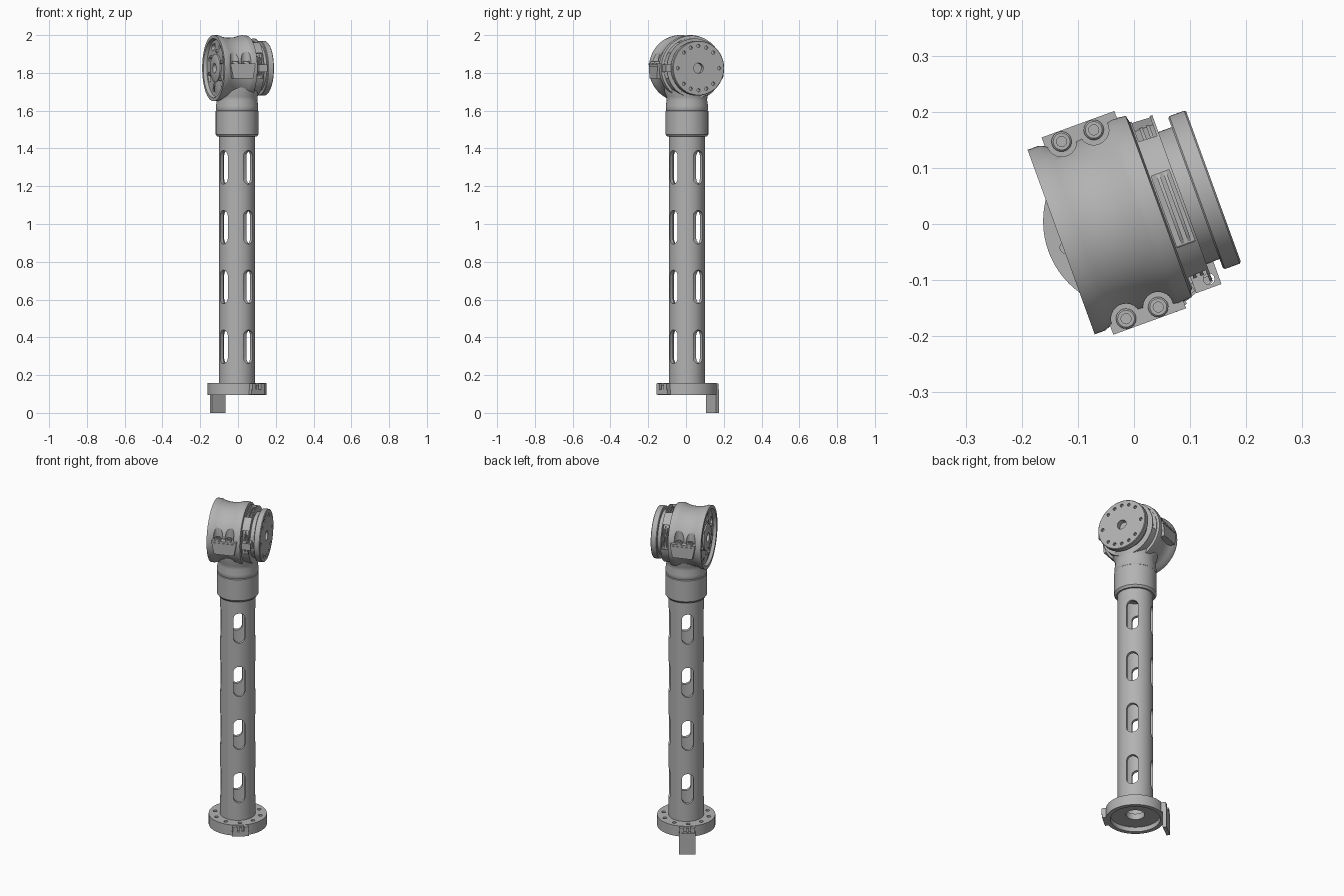
import bpy, bmesh, math
from math import radians, cos, sin, pi
from mathutils import Matrix, Vector

cube = bpy.data.objects.get("Cube")
if cube:
    bpy.data.objects.remove(cube)

# Single cast-metal colour
metal = bpy.data.materials.new("grey_metal")
metal.use_nodes = True
colour = (0.45, 0.45, 0.45, 1)
metal.diffuse_color = colour
metal.node_tree.nodes["Principled BSDF"].inputs["Base Color"].default_value = colour

T = Matrix.Translation


def rot(deg, axis):
    return Matrix.Rotation(radians(deg), 4, axis)


COLUMN = T((-0.005, 0.005, 0))                       # upright axis
FRAME = T((-0.003, 0.014, 1.825)) @ rot(20, 'Z')     # x runs along the joint axis
AXIS = FRAME @ rot(90, 'Y')                          # z runs along the joint axis


def finish(name, bm):
    bmesh.ops.recalc_face_normals(bm, faces=bm.faces)
    mesh = bpy.data.meshes.new(name)
    bm.to_mesh(mesh)
    bm.free()
    mesh.materials.append(metal)
    ob = bpy.data.objects.new(name, mesh)
    bpy.context.collection.objects.link(ob)
    return ob


def lathe(name, profile, matrix, steps=72):
    """Revolve a closed (radius, height) outline about z."""
    bm = bmesh.new()
    vs = [bm.verts.new((r, 0, z)) for r, z in profile]
    es = [bm.edges.new((vs[i], vs[(i + 1) % len(vs)])) for i in range(len(vs))]
    es = [e for e in es if any(v.co.x > 0 for v in e.verts)]
    bmesh.ops.spin(bm, geom=vs + es, cent=(0, 0, 0), axis=(0, 0, 1),
                   angle=2 * pi, steps=steps, use_merge=False)
    bmesh.ops.remove_doubles(bm, verts=bm.verts, dist=1e-5)
    bmesh.ops.delete(bm, geom=[e for e in bm.edges if not e.link_faces], context='EDGES')
    bm.transform(matrix)
    return finish(name, bm)


def add_box(bm, lo, hi, matrix, taper=1.0):
    lo, hi = Vector(lo), Vector(hi)
    m = matrix @ T((lo + hi) / 2) @ Matrix.Diagonal((*(hi - lo), 1))
    new = bmesh.ops.create_cube(bm, size=1)['verts']
    for v in new:
        if v.co.z < 0:
            v.co.x *= taper
    bmesh.ops.transform(bm, matrix=m, verts=new)


def add_rod(bm, radius, z0, z1, matrix, stretch=0, segments=24):
    """Cylinder along z; stretch pulls it into a slot shape along y."""
    new = bmesh.ops.create_cone(bm, cap_ends=True, segments=segments, radius1=radius,
                                radius2=radius, depth=z1 - z0,
                                matrix=T((0, 0, (z0 + z1) / 2)) @ rot(180 / segments, 'Z'))['verts']
    for v in new:
        v.co.y += math.copysign(stretch, v.co.y)
    bmesh.ops.transform(bm, matrix=matrix, verts=new)


def cut(ob, bm):
    cutter = finish("cutter", bm)
    cutter.hide_render = True
    mod = ob.modifiers.new("cut", 'BOOLEAN')
    mod.operation, mod.solver, mod.object = 'DIFFERENCE', 'EXACT', cutter
    bpy.context.view_layer.update()
    dg = bpy.context.evaluated_depsgraph_get()
    ob.data = bpy.data.meshes.new_from_object(ob.evaluated_get(dg))
    ob.modifiers.clear()
    bpy.data.objects.remove(cutter)


# Base flange: recessed underside, central bore and bolt circle
flange = lathe("base_flange", [(.05, .122), (.133, .122), (.133, .095), (.157, .095),
                               (.157, .157), (.05, .157)], COLUMN)
bm = bmesh.new()
for k in range(10):
    add_rod(bm, .011, .14, .2, COLUMN @ rot(36 * k + 58, 'Z') @ T((.125, 0, 0)), segments=16)
cut(flange, bm)

# Clips on opposite sides of the flange, one carrying a long foot plate
bm = bmesh.new()
for angle in (-50, 127):
    m = COLUMN @ rot(angle, 'Z')
    add_box(bm, (.145, -.045, .097), (.172, .045, .125), m)
    for y in (-.03, .03):
        add_box(bm, (.14, y - .012, .12), (.176, y + .012, .155), m)
    add_box(bm, (.14, -.008, .12), (.168, .008, .148), m)
finish("flange_clips", bm)
bm = bmesh.new()
add_box(bm, (.16, -.045, 0), (.18, .045, .125), COLUMN @ rot(127, 'Z'))
finish("foot_plate", bm)

# Hollow column with four rows of slots
tube = lathe("column_tube", [(.076, .15), (.095, .15), (.095, 1.475), (.076, 1.475)], COLUMN)
bm = bmesh.new()
for z in (.35, .667, .983, 1.3):
    for k in range(4):
        m = COLUMN @ T((0, 0, z)) @ rot(40 + 90 * k, 'Z') @ rot(90, 'Y') @ rot(90, 'Z')
        add_rod(bm, .031, .045, .13, m, stretch=.058)
cut(tube, bm)

# Collar and flared neck carrying the joint
lathe("collar", [(0, 1.462), (.104, 1.462), (.113, 1.474), (.113, 1.598), (.11, 1.601),
                 (0, 1.601)], COLUMN)
lathe("neck", [(0, 1.6), (.109, 1.6), (.112, 1.606), (.112, 1.625), (.107, 1.655),
               (.108, 1.675), (.12, 1.7), (.12, 1.76), (0, 1.76)], COLUMN)

# Waisted joint housing with a recessed end and a skirt beside the output disc
housing = lathe("joint_housing", [
    (0, -.118), (.15, -.118), (.157, -.135), (.175, -.135), (.175, -.115), (.168, -.098),
    (.162, -.07), (.161, -.045), (.164, -.015), (.173, .015), (.175, .025), (.172, .05),
    (.159, .053), (.157, .095), (.125, .095), (.125, .11), (0, .11)], AXIS, 96)
bm = bmesh.new()
for s in (-1, 1):                                   # bolt pockets in the sides
    for t in (-.073, -.012):
        add_rod(bm, .027, .02, .25, FRAME @ T((t, .168 * s, 0)))
for angle in (-75, 5, 85, 175):                     # skirt windows
    add_box(bm, (-.3, -.068, .056), (-.127, .068, .09), AXIS @ rot(angle, 'Z'))
add_rod(bm, .026, -.2, -.07, AXIS)                  # central bore
for k in range(8):                                  # end face bolt recesses
    m = AXIS @ rot(45 * k + 22, 'Z') @ T((.122, 0, 0))
    add_rod(bm, .016 if k % 2 else .011, -.2, -.1, m, stretch=.012 if k % 2 else 0, segments=16)
cut(housing, bm)

# Raised hub and screw ring inside the recessed end
lathe("end_hub", [(.026, -.11), (.075, -.11), (.075, -.126), (.068, -.13), (.026, -.13)], AXIS)
bm = bmesh.new()
for k in range(6):
    add_rod(bm, .009, -.128, -.11, AXIS @ rot(60 * k + 10, 'Z') @ T((.092, 0, 0)), segments=12)
finish("end_screws", bm)

# Thin ribs seen through the skirt windows
for i, t in enumerate((.065, .078)):
    lathe(f"window_rib_{i + 1}", [(.11, t), (.143, t), (.143, t + .006), (.11, t + .006)], AXIS)

# Output disc with bore and screw holes
disc = lathe("output_disc", [(0, .1), (.125, .1), (.125, .12), (.142, .12), (.145, .123),
                             (.145, .151), (.142, .154), (0, .154)], AXIS)
bm = bmesh.new()
add_rod(bm, .027, .125, .2, AXIS)
for angle in [45 * k for k in range(8)] + [22, 158, 202, 338]:
    add_rod(bm, .009, .14, .2, AXIS @ rot(angle, 'Z') @ T((.117, 0, 0)), segments=16)
cut(disc, bm)

# Split clamp lugs with bolts on both sides of the housing
for side, s in (("back", 1), ("front", -1)):
    m = FRAME @ rot(0 if s > 0 else 180, 'Z')
    flip = Matrix.Diagonal((s, 1, 1, 1))            # keeps both lugs at the same axis position
    bm = bmesh.new()
    add_box(bm, (-.104, .13, -.055), (.034, .187, .012), m @ flip, taper=.8)
    add_box(bm, (-.102, .13, .012), (.032, .184, .016), m @ flip)
    add_box(bm, (-.104, .13, .016), (.034, .187, .024), m @ flip)
    finish(side + "_clamp_lug", bm)
    for i, t in enumerate((-.073, -.012)):
        lathe(f"{side}_clamp_bolt_{i + 1}", [(.009, .02), (.018, .02), (.018, .034),
              (.015, .037), (.009, .037)], FRAME @ T((t, .168 * s, 0)), 24)

# Small drilled ear beside the front lug
bm = bmesh.new()
add_box(bm, (.06, -.168, -.02), (.108, -.125, .02), FRAME)
ear = finish("drilled_ear", bm)
bm = bmesh.new()
add_rod(bm, .01, -.1, .1, FRAME @ T((.09, -.152, 0)))
cut(ear, bm)

# Smooth shading with crisp edges
bpy.ops.object.select_all(action='DESELECT')
for ob in bpy.context.scene.objects:
    if ob.type == 'MESH':
        ob.select_set(True)
        bpy.context.view_layer.objects.active = ob
bpy.ops.object.shade_smooth_by_angle(angle=radians(30))
